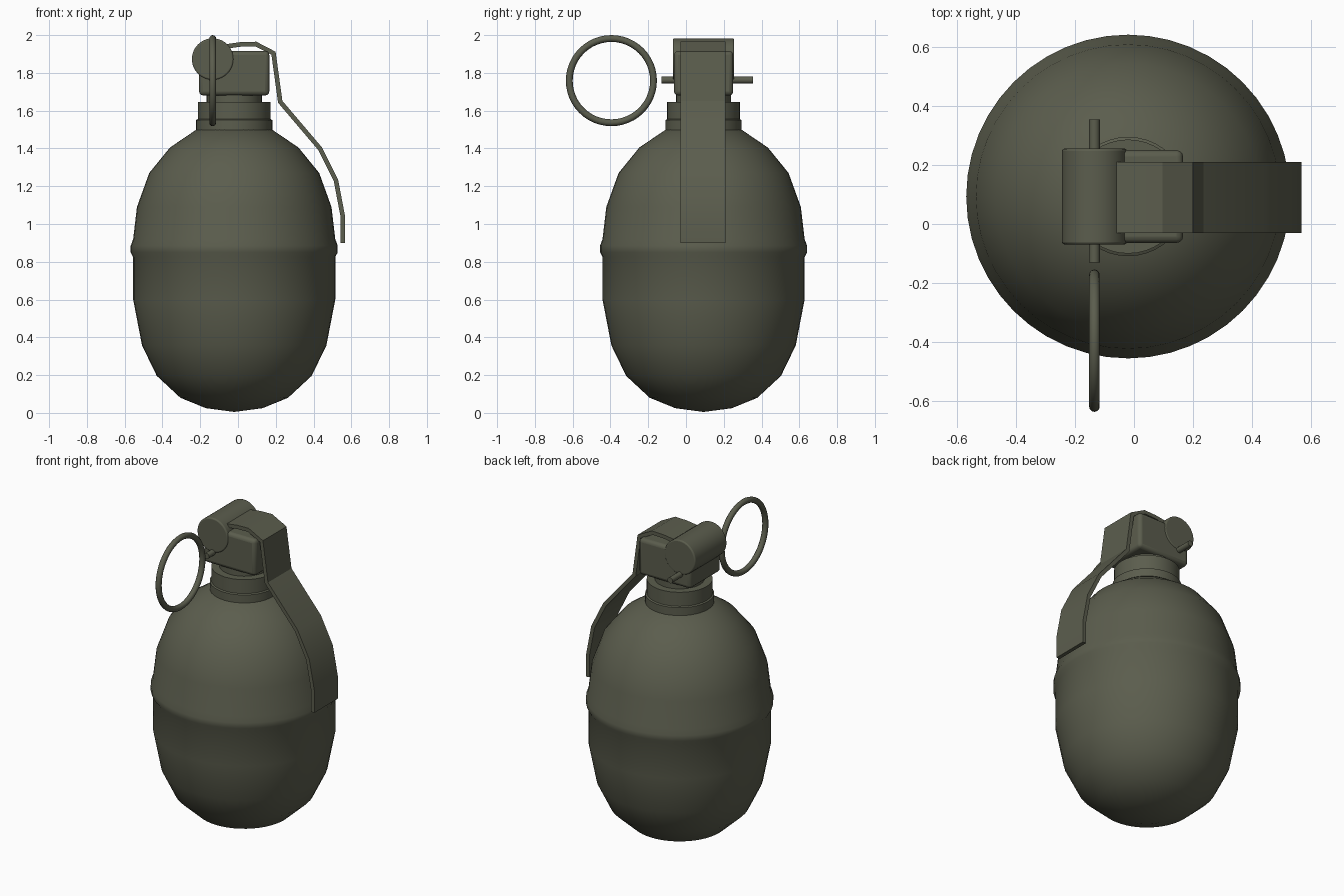
import bpy, bmesh, math
from mathutils import Matrix, Vector

if "Cube" in bpy.data.objects:
    bpy.data.objects.remove(bpy.data.objects["Cube"])

# Single olive paint
olive = bpy.data.materials.new("olive_drab")
olive.use_nodes = True
colour = (0.105, 0.11, 0.075, 1)
olive.diffuse_color = colour
olive.node_tree.nodes["Principled BSDF"].inputs["Base Color"].default_value = colour

AXIS_X, AXIS_Y = -0.02, 0.093


def finish(name, bm, angle=30, bevel=0):
    bmesh.ops.recalc_face_normals(bm, faces=bm.faces)
    mesh = bpy.data.meshes.new(name)
    bm.to_mesh(mesh)
    bm.free()
    mesh.materials.append(olive)
    ob = bpy.data.objects.new(name, mesh)
    bpy.context.collection.objects.link(ob)
    if bevel:
        mod = ob.modifiers.new("soft_edges", 'BEVEL')
        mod.width, mod.segments = bevel, 3
        mod.limit_method, mod.angle_limit = 'ANGLE', math.radians(40)
    bpy.ops.object.select_all(action='DESELECT')
    ob.select_set(True)
    bpy.context.view_layer.objects.active = ob
    bpy.ops.object.shade_smooth_by_angle(angle=math.radians(angle))
    return ob


def lathe(name, profile, sides, angle):
    """Spin an (r, z) profile about the body's axis."""
    bm = bmesh.new()
    verts = [bm.verts.new((r, 0, z)) for r, z in profile]
    edges = [bm.edges.new(pair) for pair in zip(verts, verts[1:])]
    bmesh.ops.spin(bm, geom=verts + edges, cent=(0, 0, 0), axis=(0, 0, 1),
                   angle=math.tau, steps=sides, use_duplicate=False)
    bmesh.ops.remove_doubles(bm, verts=bm.verts, dist=0.0005)
    bmesh.ops.translate(bm, verts=bm.verts, vec=(AXIS_X, AXIS_Y, 0))
    return finish(name, bm, angle)


def rod_along_y(name, x, z, radius, y0, y1, sides, bevel=0):
    bm = bmesh.new()
    place = Matrix.Translation((x, (y0 + y1) / 2, z)) @ Matrix.Rotation(math.pi / 2, 4, 'X')
    bmesh.ops.create_cone(bm, cap_ends=True, segments=sides, radius1=radius,
                          radius2=radius, depth=y1 - y0, matrix=place)
    return finish(name, bm, 50, bevel)


# Egg-shaped body with raised waist band
lathe("body", [(0, 0.005), (0.15, 0.025), (0.285, 0.08), (0.41, 0.196), (0.488, 0.357),
               (0.535, 0.6), (0.535, 0.825), (0.548, 0.85), (0.548, 0.885), (0.535, 0.92),
               (0.515, 1.09), (0.45, 1.27), (0.34, 1.405), (0.2, 1.5), (0, 1.52)], 48, 60)

# Stepped collar and neck
lathe("collar", [(0, 1.46), (0.202, 1.46), (0.202, 1.55), (0.193, 1.555),
                 (0.193, 1.645), (0, 1.645)], 40, 30)
lathe("neck", [(0, 1.62), (0.146, 1.62), (0.146, 1.7), (0, 1.7)], 32, 30)

# Fuze head block
bm = bmesh.new()
bmesh.ops.create_cube(bm, size=1, matrix=Matrix.Translation((-0.02, AXIS_Y, 1.798))
                      @ Matrix.Diagonal((0.372, 0.314, 0.235, 1)))
finish("fuze_block", bm, 40, 0.022)

# Hinge barrel and safety pin
rod_along_y("hinge_barrel", -0.134, 1.873, 0.11, -0.069, 0.255, 40, 0.008)
rod_along_y("safety_pin", -0.134, 1.762, 0.0185, -0.13, 0.354, 12)

# Pull ring, standing in the side plane
bm = bmesh.new()
major, minor = 0.223, 0.018
loop = [bm.verts.new((-0.134 + minor * math.cos(a), -0.395, 1.759 + major + minor * math.sin(a)))
        for a in (math.tau * i / 12 for i in range(12))]
edges = [bm.edges.new((loop[i - 1], loop[i])) for i in range(12)]
bmesh.ops.spin(bm, geom=loop + edges, cent=(-0.134, -0.395, 1.759), axis=(1, 0, 0),
               angle=math.tau, steps=48, use_duplicate=False)
bmesh.ops.remove_doubles(bm, verts=bm.verts, dist=0.0005)
finish("pull_ring", bm, 60)

# Bent lever: outer edge path thickened inwards
path = [Vector(p) for p in [(-0.065, 1.952), (0.015, 1.963), (0.097, 1.965), (0.199, 1.912),
                            (0.235, 1.652), (0.445, 1.405), (0.53, 1.235),
                            (0.567, 1.04), (0.567, 0.9)]]
thick = 0.024
inner = []
for i, p in enumerate(path):
    before = (p - path[i - 1]).normalized() if i else None
    after = (path[i + 1] - p).normalized() if i + 1 < len(path) else None
    before, after = before or after, after or before
    n0, n1 = Vector((before.y, -before.x)), Vector((after.y, -after.x))
    mitre = (n0 + n1).normalized()
    inner.append(p + mitre * thick / mitre.dot(n1))
bm = bmesh.new()
rows = [[bm.verts.new((q.x, y, q.y)) for q, y in
         ((o, -0.03), (o, 0.21), (n, 0.21), (n, -0.03))] for o, n in zip(path, inner)]
for a, b in zip(rows, rows[1:]):
    for k in range(4):
        bm.faces.new((a[k - 1], a[k], b[k], b[k - 1]))
bm.faces.new(rows[0])
bm.faces.new(rows[-1])
finish("safety_lever", bm, 20)
